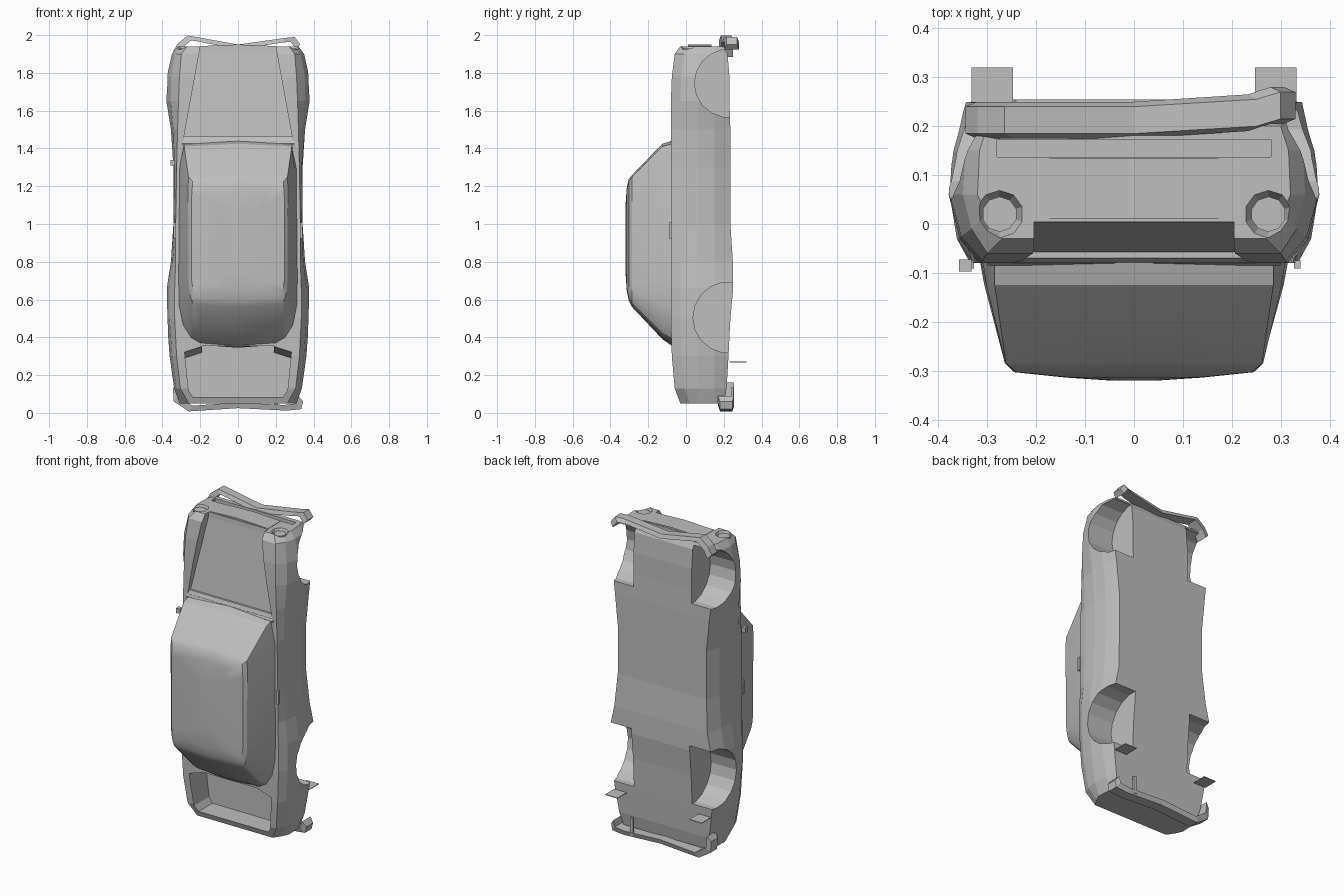
import bpy, bmesh, math
from mathutils import Matrix

if "Cube" in bpy.data.objects:
    bpy.data.objects.remove(bpy.data.objects["Cube"])

grey = bpy.data.materials.new("body_grey")
grey.diffuse_color = (0.52, 0.52, 0.52, 1)
grey.use_nodes = True
grey.node_tree.nodes["Principled BSDF"].inputs["Base Color"].default_value = grey.diffuse_color


def finish(name, bm, smooth=False):
    bmesh.ops.recalc_face_normals(bm, faces=bm.faces)
    me = bpy.data.meshes.new(name)
    bm.to_mesh(me)
    bm.free()
    me.materials.append(grey)
    ob = bpy.data.objects.new(name, me)
    bpy.context.collection.objects.link(ob)
    if smooth:
        bpy.ops.object.select_all(action='DESELECT')
        ob.select_set(True)
        bpy.context.view_layer.objects.active = ob
        bpy.ops.object.shade_smooth_by_angle(angle=math.radians(25))
    return ob


def loft(name, rings, smooth=False):
    """Skin a list of equal closed rings and cap both ends."""
    bm = bmesh.new()
    vs = [[bm.verts.new(p) for p in r] for r in rings]
    n = len(rings[0])
    for a, b in zip(vs, vs[1:]):
        for i in range(n):
            j = (i + 1) % n
            bm.faces.new((a[i], a[j], b[j], b[i]))
    bm.faces.new(vs[0])
    bm.faces.new(vs[-1])
    return finish(name, bm, smooth)


def mirrored(half):
    """Close a half outline whose first and last points lie on x = 0."""
    return half + [(-x, y, z) for x, y, z in half[-2:0:-1]]


def box(name, c, s):
    bm = bmesh.new()
    bmesh.ops.create_cube(bm, size=1, matrix=Matrix.Translation(c) @ Matrix.Diagonal((*s, 1)))
    return finish(name, bm)


def cylinder(name, c, r1, r2, depth, seg, axis):
    bm = bmesh.new()
    rot = Matrix.Rotation(math.pi / 2, 4, 'Y') if axis == 'X' else Matrix()
    bmesh.ops.create_cone(bm, cap_ends=True, segments=seg, radius1=r1, radius2=r2,
                          depth=depth, matrix=Matrix.Translation(c) @ rot)
    return finish(name, bm)


def cut(ob, cutter):
    cutter.hide_render = True
    m = ob.modifiers.new("cut", 'BOOLEAN')
    m.operation, m.solver, m.object = 'DIFFERENCE', 'EXACT', cutter
    bpy.context.view_layer.objects.active = ob
    bpy.ops.object.modifier_apply(modifier=m.name)
    bpy.data.objects.remove(cutter)


# Lower body: z, top half width, belt half width, sill half width, top y, bottom y
sections = [
    (0.05, .26, .31, .29, -.03, .20), (0.13, .305, .338, .31, -.06, .215),
    (0.30, .325, .362, .335, -.075, .225), (0.50, .335, .377, .35, -.08, .235),
    (0.66, .335, .377, .35, -.08, .25), (0.80, .33, .355, .32, -.08, .248),
    (1.00, .33, .342, .305, -.08, .235), (1.30, .325, .342, .305, -.08, .235),
    (1.50, .32, .355, .325, -.08, .235), (1.65, .315, .379, .345, -.08, .23),
    (1.78, .31, .377, .345, -.075, .23), (1.90, .30, .35, .325, -.06, .22),
    (1.94, .27, .32, .30, -.03, .20)]
body = loft("body_shell", [mirrored([
    (0, yt, z), (xt, yt, z), (xt * .35 + xw * .65, yt + .05, z), (xw, .06, z),
    (xw * .8 + xb * .2, .15, z), (xb, yb, z), (0, yb, z)])
    for z, xt, xw, xb, yt, yb in sections])

# Wheel wells and headlight hollows
for s in (-1, 1):
    for z, r in ((0.505, .188), (1.745, .18)):
        cut(body, cylinder("well_cutter", (s * .4, .225, z), r, r, .4, 18, 'X'))
    cut(body, cylinder("lamp_cutter", (s * .275, .02, 1.925), .03, .055, .06, 10, 'Z'))

# Dark slot in the nose above the bumper
cut(body, box("slot_cutter", (0, .155, 1.94), (.56, .035, .05)))

# Sunken bonnet: wedge sloping towards the nose
cut(body, loft("bonnet_cutter", [
    [(-w, -.2, z), (w, -.2, z), (w, y, z), (-w, y, z)]
    for z, w, y in ((1.44, .29, -.06), (1.91, .205, .002), (2.0, .205, .008))]))

# Open boot with sloping humps over the rear wheel wells
cut(body, loft("boot_cutter", [mirrored([
    (0, y, .085), (.24, y, .085), (.262, y, .12), (.283, y, hump),
    (.19, y, hump + .03), (.19, y, .355), (0, y, .355)])
    for y, hump in ((-.2, .325), (-.075, .322), (.09, .29))]))

# Cabin: outlines stacked from the waistline up to the crowned roof
levels = [
    (-.06, [(0, 1.445), (.285, 1.43), (.312, 1.30), (.318, .70), (.315, .56), (.295, .46), (.25, .39), (.2, .36), (0, .345)]),
    (-.125, [(0, 1.425), (.285, 1.41), (.302, 1.28), (.306, .70), (.302, .58), (.28, .48), (.245, .425), (.2, .40), (0, .39)]),
    (-.285, [(0, 1.26), (.262, 1.25), (.264, 1.20), (.262, .70), (.258, .65), (.25, .61), (.24, .585), (.215, .572), (0, .56)]),
    (-.303, [(0, 1.238), (.24, 1.225), (.245, 1.15), (.245, .70), (.24, .67), (.232, .64), (.22, .62), (.2, .607), (0, .595)]),
    (-.314, [(0, 1.19), (.13, 1.18), (.14, 1.10), (.14, .74), (.136, .72), (.13, .70), (.12, .68), (.1, .66), (0, .65)]),
    (-.32, [(0, 1.10), (.04, 1.09), (.05, 1.05), (.05, .80), (.048, .79), (.045, .78), (.04, .77), (.03, .75), (0, .74)])]
loft("cabin", [mirrored([(x, y, z) for x, z in ring]) for y, ring in levels], True)

# Cowl across the foot of the windscreen
loft("cowl", [[(s * .3, -.07, 1.40), (s * .3, -.085, 1.425), (s * .295, -.07, 1.462), (s * .295, -.04, 1.462)]
              for s in (-1, 1)])


# Bumpers: bent bars wrapping round the corners, pushed down at one end
def bumper(name, path, y0, y1, inward):
    rings = []
    for x, z, d in path:
        xi, zi = x * .93, z + inward
        rings.append([(x, y0 + d + .01, z), (x, y1 + d - .01, z), (xi, y1 + d, zi), (xi, y0 + d, zi)])
    loft(name, rings)


bumper("front_bumper", [(-.345, 1.91, 0), (-.32, 1.955, 0), (-.265, 1.998, 0), (0, 1.95, 0),
                        (.25, 1.985, .015), (.30, 1.99, .03), (.33, 1.95, .03)], .175, .25, -.025)
bumper("rear_bumper", [(-.345, .13, 0), (-.34, .06, 0), (-.26, .008, 0), (0, .025, 0),
                       (.26, .012, 0), (.335, .02, 0), (.345, .06, 0)], .17, .255, .03)

# Nose panel with a central ridge, headlight discs, mud flaps, door handles
loft("nose_panel", [[(x, .01, 1.92), (x, .01, z), (x, .135, z), (x, .135, 1.92)]
                    for x, z in ((-.2, 1.942), (0, 1.95), (.2, 1.942))])
for s, side in ((-1, "left"), (1, "right")):
    cylinder(side + "_headlight", (s * .275, .02, 1.918), .036, .036, .02, 10, 'Z')
    box(side + "_mud_flap", (s * .29, .275, .27), (.085, .09, .004))
    box(side + "_door_handle", (s * .334, -.083, .965), (.014, .016, .085))

# Small fittings
box("mirror", (-.345, -.085, 1.325), (.025, .025, .03))
box("exhaust_pipe", (.2, .245, .08), (.02, .014, .11))
